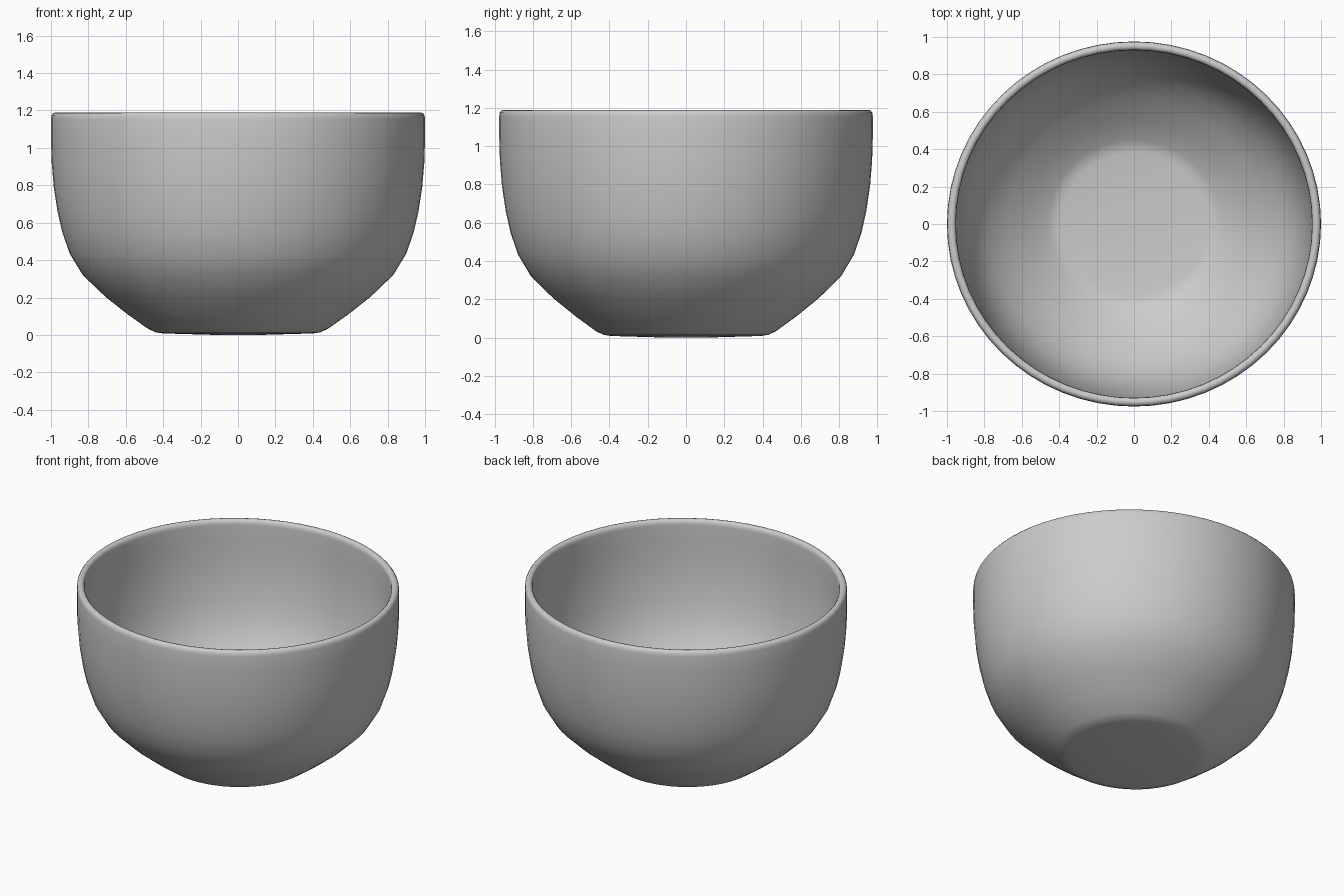
import bpy, bmesh, math

if "Cube" in bpy.data.objects:
    bpy.data.objects.remove(bpy.data.objects["Cube"])

SEGMENTS = 64
DEPTH_SCALE = 0.976  # bowl is slightly narrower front to back

# Half profile (radius, height): underside, outer wall, rim, inner wall, floor
outer = [(0.12, 0.0), (0.40, 0.008), (0.44, 0.014), (0.48, 0.032), (0.59, 0.11),
         (0.71, 0.205), (0.83, 0.32), (0.90, 0.435), (0.94, 0.55), (0.965, 0.66),
         (0.985, 0.79), (0.996, 0.92), (1.0, 1.05), (1.0, 1.155)]
rim = [(0.997, 1.175), (0.988, 1.186), (0.975, 1.189), (0.963, 1.186),
       (0.954, 1.175), (0.952, 1.155)]
inner = [(0.952, 1.05), (0.948, 0.92), (0.937, 0.79), (0.918, 0.67), (0.893, 0.56),
         (0.853, 0.455), (0.787, 0.348), (0.68, 0.242), (0.565, 0.152),
         (0.46, 0.076), (0.425, 0.062), (0.39, 0.056), (0.12, 0.05)]


def lathe(name, profile):
    bm = bmesh.new()
    rings = []
    for r, z in profile:
        ring = []
        for i in range(SEGMENTS):
            a = 2 * math.pi * i / SEGMENTS
            ring.append(bm.verts.new((r * math.cos(a), r * math.sin(a) * DEPTH_SCALE, z)))
        rings.append(ring)
    for a, b in zip(rings, rings[1:]):
        for i in range(SEGMENTS):
            j = (i + 1) % SEGMENTS
            bm.faces.new((a[i], a[j], b[j], b[i]))
    bm.faces.new(rings[0][::-1])
    bm.faces.new(rings[-1])
    bmesh.ops.recalc_face_normals(bm, faces=bm.faces)
    mesh = bpy.data.meshes.new(name)
    bm.to_mesh(mesh)
    bm.free()
    mesh.shade_smooth()
    obj = bpy.data.objects.new(name, mesh)
    bpy.context.collection.objects.link(obj)
    return obj


# Bowl with wall thickness and rounded rim
lathe("bowl", outer + rim + inner)
